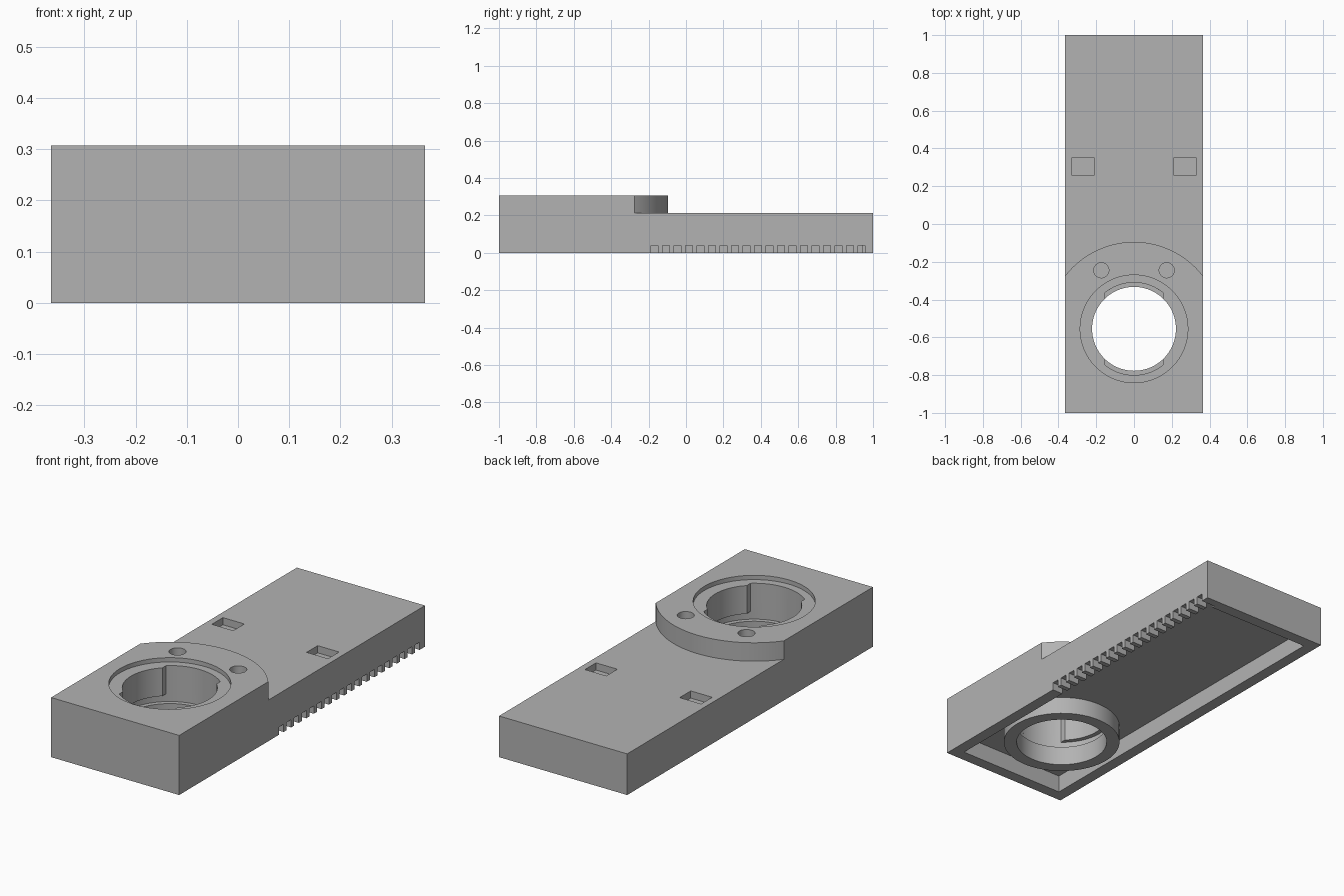
import bpy, bmesh
from math import sin, cos, radians

if "Cube" in bpy.data.objects:
    bpy.data.objects.remove(bpy.data.objects["Cube"])

grey = bpy.data.materials.new("plain_grey")
grey.use_nodes = True
colour = (0.45, 0.45, 0.45, 1)
grey.diffuse_color = colour
grey.node_tree.nodes["Principled BSDF"].inputs["Base Color"].default_value = colour

HALF_W, TOP, DECK = 0.365, 0.307, 0.212
WALL, CEILING = 0.06, 0.09
BORE_Y = -0.555


def prism(name, outline, z0, z1):
    """Extrude a counter-clockwise outline from z0 to z1."""
    bm = bmesh.new()
    face = bm.faces.new([bm.verts.new((x, y, z0)) for x, y in outline])
    top = bmesh.ops.extrude_face_region(bm, geom=[face])["geom"]
    for v in top:
        if isinstance(v, bmesh.types.BMVert):
            v.co.z = z1
    bmesh.ops.recalc_face_normals(bm, faces=bm.faces)
    mesh = bpy.data.meshes.new(name)
    bm.to_mesh(mesh)
    bm.free()
    mesh.materials.append(grey)
    obj = bpy.data.objects.new(name, mesh)
    bpy.context.collection.objects.link(obj)
    return obj


def rect(x0, x1, y0, y1):
    return [(x0, y0), (x1, y0), (x1, y1), (x0, y1)]


def arc(r, a0, a1, n, cx=0, cy=BORE_Y):
    angles = [radians(a0 + (a1 - a0) * i / n) for i in range(n + 1)]
    return [(cx + r * cos(a), cy + r * sin(a)) for a in angles]


def circle(r, n=96, cx=0, cy=BORE_Y):
    return arc(r, 0, 360, n, cx, cy)[:-1]


def combine(target, tool, operation="DIFFERENCE"):
    tool.hide_render = True
    mod = target.modifiers.new("shape", "BOOLEAN")
    mod.operation, mod.solver, mod.object = operation, "EXACT", tool
    bpy.context.view_layer.objects.active = target
    bpy.ops.object.modifier_apply(modifier=mod.name)
    bpy.data.objects.remove(tool)


# Full block, lowered behind the round-backed head
body = prism("housing", rect(-HALF_W, HALF_W, -1, 1), 0, TOP)
combine(body, prism("deck_cutter", arc(0.46, 30, 150, 64) + [(-0.5, 1.1), (0.5, 1.1)], DECK, 0.5))

# Shallow cavity underneath, with a collar around the bore
inner = HALF_W - WALL
combine(body, prism("cavity_cutter", rect(-inner, inner, WALL - 1, 1 - WALL), -0.1, CEILING))
combine(body, prism("collar", circle(0.285), 0, 0.15), "UNION")

# Bore, locking groove, entry slots and top recess
slots = arc(0.245, 51, 129, 24) + arc(0.245, 231, 309, 24)
for outline, z0, z1 in ((circle(0.222), -0.1, 0.5), (circle(0.245), 0.10, 0.14),
                        (slots, 0.12, 0.5), (circle(0.285), 0.285, 0.5)):
    combine(body, prism("bore_cutter", outline, z0, z1))

# Pin holes and rectangular pockets on both sides
for side in (-1, 1):
    combine(body, prism("pin_cutter", circle(0.04, 40, side * 0.173, -0.245), 0.2, 0.5))
    x = side * 0.27
    combine(body, prism("pocket_cutter", rect(x - 0.061, x + 0.061, 0.26, 0.35), 0.175, 0.4))

# Row of notches through the lower edge of one side wall
for i in range(19):
    y = -0.187 + i * 0.0615
    combine(body, prism("notch_cutter", rect(inner - 0.02, 0.5, y, y + 0.037), -0.1, 0.04))

bpy.ops.object.select_all(action="DESELECT")
body.select_set(True)
bpy.context.view_layer.objects.active = body
bpy.ops.object.shade_smooth_by_angle(angle=radians(30))
